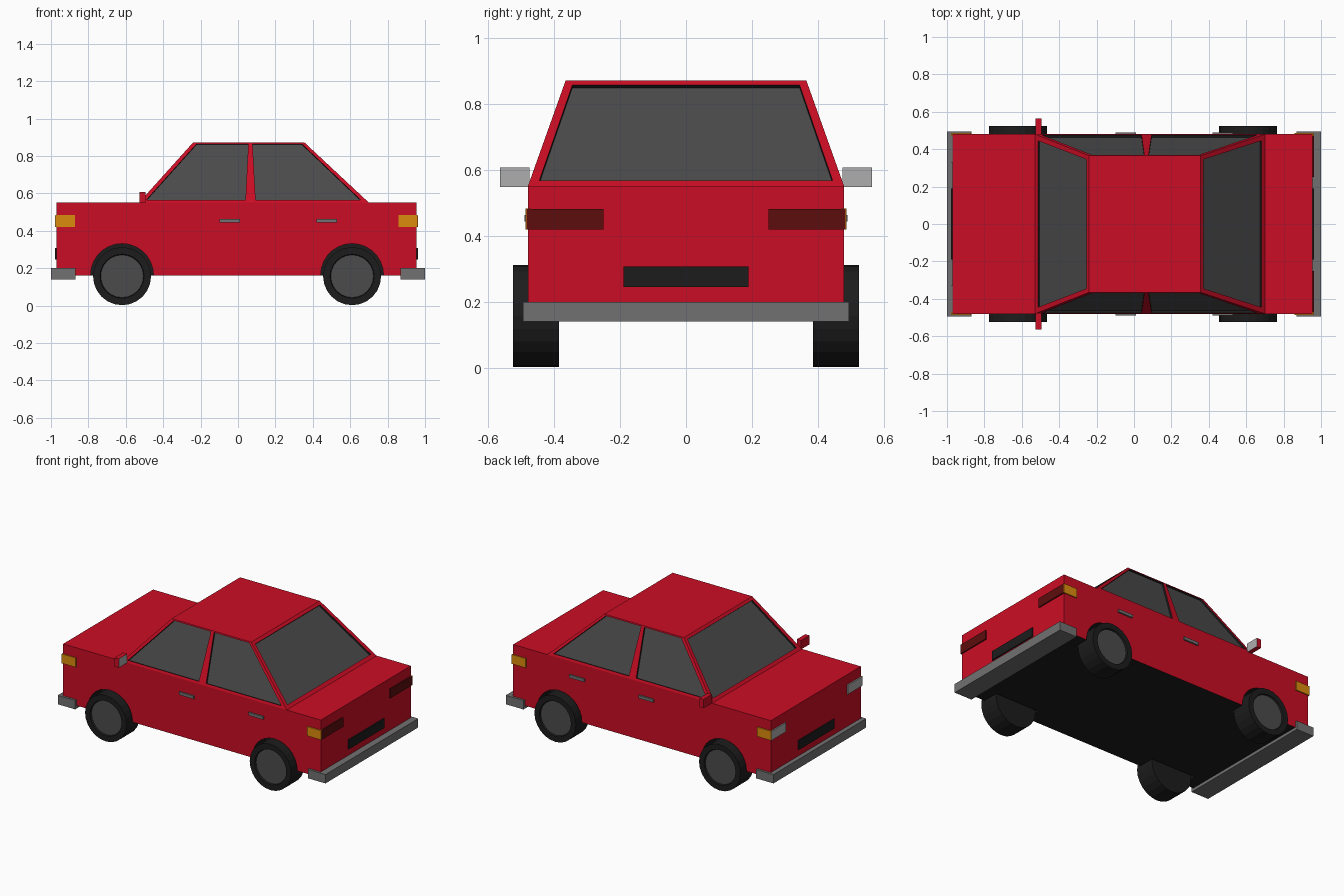
import bpy, bmesh, math
from mathutils import Vector, Matrix

if "Cube" in bpy.data.objects:
    bpy.data.objects.remove(bpy.data.objects["Cube"])


def material(name, r, g, b):
    m = bpy.data.materials.new(name)
    m.diffuse_color = (r, g, b, 1)
    m.use_nodes = True
    m.node_tree.nodes["Principled BSDF"].inputs["Base Color"].default_value = m.diffuse_color
    return m


RED = material("red_paint", 0.60, 0.004, 0.018)
BLACK = material("black", 0.012, 0.012, 0.012)
GLASS = material("dark_glass", 0.07, 0.07, 0.07)
GREY = material("bumper_grey", 0.165, 0.165, 0.165)
LIGHT = material("light_grey", 0.42, 0.42, 0.42)
ORANGE = material("orange", 0.72, 0.26, 0.004)
DARKRED = material("dark_red", 0.11, 0.004, 0.004)


def finish(name, bm, *mats):
    bmesh.ops.recalc_face_normals(bm, faces=bm.faces)
    me = bpy.data.meshes.new(name)
    bm.to_mesh(me)
    bm.free()
    for m in mats:
        me.materials.append(m)
    ob = bpy.data.objects.new(name, me)
    bpy.context.collection.objects.link(ob)
    return ob


def box(name, x, y, z, *mats, special=None):
    """Box from ranges; the face pointing along `special` takes the second material."""
    bm = bmesh.new()
    bmesh.ops.create_cube(bm, size=1)
    for v in bm.verts:
        v.co = [r[0] if c < 0 else r[1] for c, r in zip(v.co, (x, y, z))]
    bm.normal_update()
    if special:
        for f in bm.faces:
            if f.normal.dot(Vector(special)) > 0.9:
                f.material_index = 1
    return finish(name, bm, *mats)


def both_sides(name, x, y, z, *mats, special=None):
    box(name + "_left", x, y, z, *mats, special=special)
    box(name + "_right", x, (-y[1], -y[0]), z, *mats, special=special)


WHEELS = [(x, s) for x in (-0.62, 0.61) for s in (-1, 1)]

# Lower body with black underside and wheel arches
body = box("body", (-0.97, 0.955), (-0.48, 0.48), (0.16, 0.55), RED, BLACK, special=(0, 0, -1))
bm = bmesh.new()
for x, s in WHEELS:
    bmesh.ops.create_cone(bm, cap_ends=True, segments=28, radius1=0.168, radius2=0.168, depth=0.24,
                          matrix=Matrix.Translation((x, s * 0.49, 0.163)) @ Matrix.Rotation(math.pi / 2, 4, 'X'))
cutter = finish("arch_cutter", bm, BLACK)
cutter.hide_render = True
mod = body.modifiers.new("arches", 'BOOLEAN')
mod.operation = 'DIFFERENCE'
mod.solver = 'EXACT'
mod.material_mode = 'TRANSFER'
mod.object = cutter
bpy.context.view_layer.objects.active = body
bpy.ops.object.modifier_apply(modifier=mod.name)
bpy.data.objects.remove(cutter)

# Cabin: sloped panels, each with a recessed window
Z0, Z1 = 0.55, 0.872
cabin = bmesh.new()


def slope(z, a, b):
    return a + (b - a) * (z - Z0) / (Z1 - Z0)


def panel(outer, inner, place):
    """Frame around a window, recess walls, then glass; points are (along, z)."""
    o = [Vector(place(*p)) for p in outer]
    i = [Vector(place(*p)) for p in inner]
    n = (o[1] - o[0]).cross(o[3] - o[0]).normalized()
    if n.z < 0:
        n = -n
    g = [p - n * 0.012 for p in i]
    rings = [[cabin.verts.new(p) for p in ring] for ring in (o, i, g)]
    for r in (0, 1):
        for k in range(4):
            j = (k + 1) % 4
            f = cabin.faces.new((rings[r][k], rings[r][j], rings[r + 1][j], rings[r + 1][k]))
            f.material_index = r
    cabin.faces.new(rings[2]).material_index = 2


for s in (-1, 1):
    def side(x, z):
        return (x, s * slope(z, 0.48, 0.365), z)
    panel([(-0.53, Z0), (0.067, Z0), (0.067, Z1), (-0.24, Z1)],
          [(-0.49, 0.565), (0.04, 0.565), (0.055, 0.864), (-0.222, 0.864)], side)
    panel([(0.067, Z0), (0.70, Z0), (0.355, Z1), (0.067, Z1)],
          [(0.094, 0.565), (0.656, 0.565), (0.342, 0.864), (0.078, 0.864)], side)
for a, b in ((-0.53, -0.24), (0.70, 0.355)):
    panel([(-0.48, Z0), (0.48, Z0), (0.365, Z1), (-0.365, Z1)],
          [(-0.445, 0.568), (0.445, 0.568), (0.345, 0.857), (-0.345, 0.857)],
          lambda y, z: (slope(z, a, b), y, z))
cabin.faces.new([cabin.verts.new(p) for p in ((-0.24, -0.365, Z1), (0.355, -0.365, Z1),
                                             (0.355, 0.365, Z1), (-0.24, 0.365, Z1))])
bmesh.ops.remove_doubles(cabin, verts=cabin.verts, dist=0.0005)
finish("cabin", cabin, RED, BLACK, GLASS)

# Wheels: tyre profile turned about the axle, with recessed hub disc
SEG = 24
for x, s in WHEELS:
    bm = bmesh.new()
    rings = []
    for r, y in ((0.155, 0.385), (0.155, 0.525), (0.118, 0.525), (0.114, 0.515)):
        rings.append([bm.verts.new((x + r * math.cos(t), s * y, 0.157 + r * math.sin(t)))
                      for t in (2 * math.pi * k / SEG for k in range(SEG))])
    for p, q in zip(rings, rings[1:]):
        for k in range(SEG):
            j = (k + 1) % SEG
            bm.faces.new((p[k], p[j], q[j], q[k]))
    bm.faces.new(rings[0])
    bm.faces.new(rings[-1]).material_index = 1
    finish(("front" if x < 0 else "rear") + "_wheel_" + ("right" if s > 0 else "left"), bm, BLACK, GLASS)

# Bumpers and number plates
box("front_bumper", (-1.0, -0.87), (-0.495, 0.495), (0.14, 0.20), GREY)
box("rear_bumper", (0.868, 1.0), (-0.495, 0.495), (0.14, 0.20), GREY)
box("front_plate", (-0.978, -0.96), (-0.19, 0.19), (0.245, 0.307), BLACK)
box("rear_plate", (0.945, 0.963), (-0.19, 0.19), (0.245, 0.307), BLACK)

# Lights
both_sides("headlight", (-0.978, -0.96), (0.33, 0.484), (0.42, 0.482), LIGHT)
both_sides("tail_light", (0.945, 0.963), (0.25, 0.484), (0.42, 0.482), DARKRED)
both_sides("front_indicator", (-0.976, -0.872), (0.47, 0.487), (0.42, 0.483), ORANGE)
both_sides("rear_indicator", (0.857, 0.961), (0.47, 0.487), (0.42, 0.483), ORANGE)

# Door handles
both_sides("front_door_handle", (-0.098, 0.012), (0.475, 0.49), (0.443, 0.463), GREY)
both_sides("rear_door_handle", (0.42, 0.53), (0.475, 0.49), (0.443, 0.463), GREY)

# Wing mirrors with grey glass facing the rear
both_sides("wing_mirror", (-0.527, -0.495), (0.475, 0.565), (0.548, 0.608), RED, LIGHT, special=(1, 0, 0))
